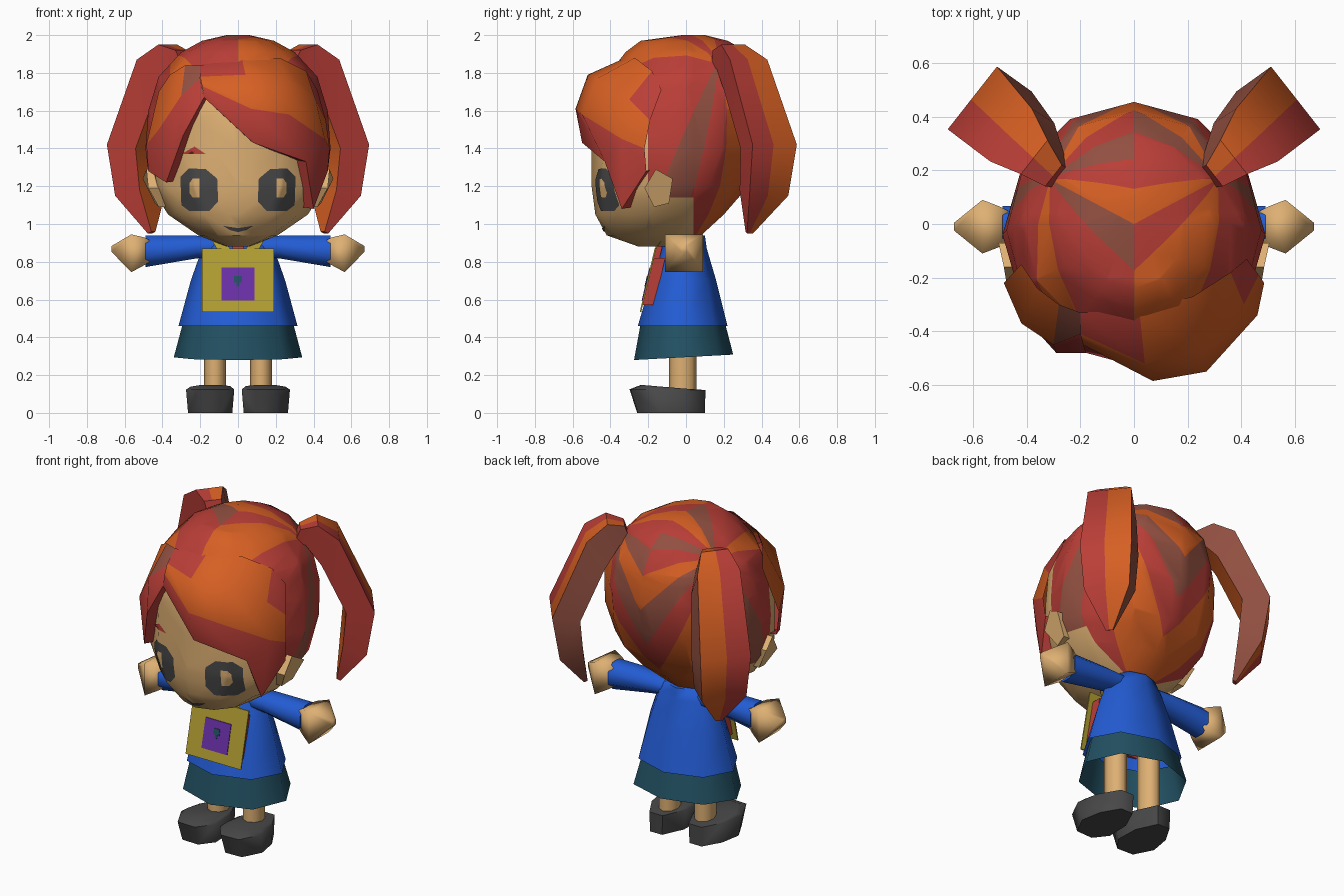
import bpy, bmesh, math
from mathutils import Vector
from mathutils.bvhtree import BVHTree

if "Cube" in bpy.data.objects:
    bpy.data.objects.remove(bpy.data.objects["Cube"])


def material(name, rgb):
    m = bpy.data.materials.new(name)
    lin = [((c / 255 + 0.055) / 1.055) ** 2.4 for c in rgb]
    m.diffuse_color = (*lin, 1)
    m.use_nodes = True
    m.node_tree.nodes["Principled BSDF"].inputs["Base Color"].default_value = m.diffuse_color
    return m


RED = material("red_hair", (186, 62, 55))
ORANGE = material("orange_hair", (214, 95, 35))
BROWN = material("brown_hair", (146, 80, 65))
SKIN = material("skin", (222, 176, 115))
BLUE = material("blue_cloth", (35, 92, 212))
TEAL = material("teal_cloth", (34, 80, 98))
YELLOW = material("yellow", (178, 158, 50))
PURPLE = material("purple", (106, 47, 168))
DARK = material("dark_grey", (72, 72, 72))
HAIR = [RED, ORANGE, BROWN, SKIN]
R, O, B, S = range(4)


def finish(name, bm, mats, angle=40):
    me = bpy.data.meshes.new(name)
    bm.to_mesh(me)
    bm.free()
    for m in mats:
        me.materials.append(m)
    ob = bpy.data.objects.new(name, me)
    bpy.context.collection.objects.link(ob)
    bpy.ops.object.select_all(action='DESELECT')
    ob.select_set(True)
    bpy.context.view_layer.objects.active = ob
    bpy.ops.object.shade_smooth_by_angle(angle=math.radians(angle))
    return ob


def loft(rows, rule=lambda r, c: 0, closed=True, caps=(True, True)):
    """Skin a list of equally long point rows."""
    bm = bmesh.new()
    vs = [[bm.verts.new(p) for p in row] for row in rows]
    n = len(rows[0])
    for r in range(len(rows) - 1):
        for c in range(n if closed else n - 1):
            d = (c + 1) % n
            f = bm.faces.new((vs[r][c], vs[r][d], vs[r + 1][d], vs[r + 1][c]))
            f.material_index = rule(r, c)
    for use, row in zip(caps, (vs[0], vs[-1])):
        if use and closed:
            bm.faces.new(row)
    bmesh.ops.recalc_face_normals(bm, faces=bm.faces)
    return bm


def ring(z, hw, yf, yb, n, x=0, tilt=0):
    """Horizontal oval from its half width and its front and back y."""
    pts = []
    for i in range(n):
        a = 2 * math.pi * i / n
        y = (yf + yb) / 2 + (yb - yf) / 2 * math.sin(a)
        pts.append((x + hw * math.cos(a), y, z + tilt * y))
    return pts


def xring(x, zc, rz, ry, n=8, yc=-0.01):
    a = [2 * math.pi * (i + 0.5) / n for i in range(n)]
    k = 1 / math.cos(math.pi / n)
    return [(x, yc + k * ry * math.cos(t), zc + k * rz * math.sin(t)) for t in a]


# Head: one skull, cut into face and radiating hair stripes
skull = loft([ring(*p, 12) for p in (
    (0.88, 0.06, -0.25, 0.00), (0.94, 0.21, -0.42, 0.08), (1.05, 0.37, -0.48, 0.20),
    (1.20, 0.465, -0.50, 0.33), (1.40, 0.49, -0.50, 0.42), (1.60, 0.475, -0.50, 0.455),
    (1.78, 0.42, -0.42, 0.42), (1.91, 0.30, -0.32, 0.33), (1.97, 0.19, -0.24, 0.22),
    (2.0, 0.06, -0.02, 0.10))])
surface = BVHTree.FromBMesh(skull)


def cut(bm, point, normal, side=0):
    faces = [f for f in bm.faces if side == 0 or f.calc_center_median().x * side > 0]
    geom = set(faces)
    for f in faces:
        geom.update(f.verts)
        geom.update(f.edges)
    bmesh.ops.bisect_plane(bm, geom=list(geom), dist=1e-5, plane_co=point, plane_no=normal)


cut(skull, (0, 0, 0), (1, 0, 0))
cut(skull, (0, 0.04, 0), (0, 1, 0))
cut(skull, (0, -0.2, 0), (0, 1, 0))
cut(skull, (0, 0, 1.14), (0, 0, 1))
cut(skull, (0, 0, 1.72), (0, 0, 1))
CENTRE = Vector((0, 0, 1.4))
# One colour per 20 degrees around each bunch: down, front, over the top, back
STRIPES = {1: (R, B, R, R, R, R, O, O, R, O, R, R, B, O, B, R, O, O),
           -1: (R, B, R, R, R, O, R, R, B, O, R, B, R, O, B, R, O, O)}
basis = {}
for s in (1, -1):
    axis = (Vector((0.32 * s, 0.17, 1.86)) - CENTRE).normalized()
    down = Vector((0, 0, -1))
    down = (down - axis * down.dot(axis)).normalized()
    front = axis.cross(down)
    if front.y > 0:
        front.negate()
    basis[s] = (down, front)
    for k in range(9):
        t = math.radians(20 * k)
        cut(skull, CENTRE, front * math.cos(t) - down * math.sin(t), s)
for f in skull.faces:
    p = f.calc_center_median()
    if (p.y < 0.04 and p.z < 1.14) or (p.y < -0.2 and p.z < 1.72):
        f.material_index = S
    else:
        s = 1 if p.x > 0 else -1
        d, fr = basis[s]
        t = math.degrees(math.atan2((p - CENTRE).dot(fr), (p - CENTRE).dot(d))) % 360
        f.material_index = STRIPES[s][int(t // 20) % 18]
finish("head", skull, HAIR)


# Swept fringe, two lobes meeting at the parting
def fringe(name, rows, colours):
    rows = rows + [[(x * 0.84, y * 0.84, z + 0.01) for x, y, z in rows[-1]]]
    bm = loft(rows, lambda r, c: colours[min(r, len(colours) - 1)][c], closed=False)
    f = max(bm.faces, key=lambda q: q.calc_area())
    if f.normal.dot(f.calc_center_median() - CENTRE) < 0:
        bmesh.ops.reverse_faces(bm, faces=bm.faces)
    finish(name, bm, HAIR)


fringe("fringe_wide", [
    [(-.2, -.33, 1.84), (.02, -.32, 1.88), (.22, -.27, 1.88), (.36, -.18, 1.81), (.42, -.13, 1.71)],
    [(-.2, -.41, 1.78), (.04, -.52, 1.79), (.25, -.47, 1.77), (.41, -.3, 1.66), (.465, -.19, 1.55)],
    [(-.19, -.45, 1.73), (.07, -.585, 1.61), (.27, -.55, 1.58), (.46, -.34, 1.45), (.485, -.22, 1.4)],
    [(-.18, -.48, 1.67), (.08, -.55, 1.43), (.36, -.43, 1.33), (.40, -.34, 1.08), (.475, -.21, 1.28)],
], [(R, O, O, R), (O, O, O, O), (R, R, R, R)])
fringe("fringe_narrow", [
    [(-.2, -.33, 1.84), (-.28, -.3, 1.84), (-.36, -.24, 1.79), (-.42, -.15, 1.70)],
    [(-.2, -.41, 1.77), (-.3, -.45, 1.68), (-.42, -.37, 1.5), (-.485, -.22, 1.42)],
    [(-.18, -.48, 1.67), (-.29, -.48, 1.47), (-.38, -.38, 1.22), (-.475, -.21, 1.28)],
], [(B, O, O), (R, R, R)])


# Face details: thin plates laid on the skull
def decal(name, outline, mat, lift):
    bm = bmesh.new()
    vs = [bm.verts.new((x, 0, z)) for x, z in outline]
    n = len(vs)
    mid = bm.verts.new(sum((v.co for v in vs), Vector()) / n)
    for i in range(n):
        bm.faces.new((mid, vs[i], vs[(i + 1) % n]))
    bmesh.ops.subdivide_edges(bm, edges=bm.edges[:], cuts=3, use_grid_fill=True)
    for v in bm.verts:
        hit = surface.ray_cast(Vector((v.co.x, -2, v.co.z)), Vector((0, 1, 0)))[0]
        v.co.y = hit.y - lift
    bm.normal_update()
    bmesh.ops.reverse_faces(bm, faces=[f for f in bm.faces if f.normal.y > 0])
    finish(name, bm, [mat])


EYE = [(.15, 1.07), (.26, 1.07), (.30, 1.10), (.305, 1.25), (.26, 1.295), (.17, 1.29), (.11, 1.24), (.105, 1.12)]
GLINT = [(.203, 1.14), (.24, 1.14), (.258, 1.165), (.258, 1.215), (.24, 1.24), (.203, 1.24)]
for s, side in ((1, "left"), (-1, "right")):
    decal(side + "_eye", [(x * s, z) for x, z in EYE], DARK, 0.005)
    decal(side + "_eye_glint", [(x * s, z) for x, z in GLINT], SKIN, 0.009)
decal("eyebrow", [(-.3, 1.37), (-.17, 1.37), (-.23, 1.41)], RED, 0.005)
decal("mouth", [(-.08, .99), (-.04, .967), (0, .957), (.04, .967), (.08, .99), (0, .978)], DARK, 0.005)

# Parts that come in pairs
TAIL = ((0, 1.92, -.03, 1.84, .05), (.1, 1.95, .03, 1.82, .08), (.22, 1.87, .12, 1.70, .125),
        (.42, 1.42, .26, 1.40, .148), (.375, 1.15, .24, 1.18, .13), (.23, .95, .21, .96, .02))
TAIL_COLOURS = (O, R, R, O, B)
SOLE = ((.09, .1), (.18, .1), (.25, -.02), (.275, -.16), (.21, -.285), (.09, -.29), (.02, -.2), (.025, -.04))
EAR = ((-.22, 1.19, .475), (-.16, 1.29, .485), (-.07, 1.24, .505), (-.09, 1.11, .44), (-.17, 1.09, .42))
for s, side in ((1, "left"), (-1, "right")):
    # Bunches: broad tubes that arch out diagonally
    rows = []
    for ro, zo, ri, zi, w in TAIL:
        sec = ((ro, zo, -w), (ro, zo, .05 * w), (ro, zo, w), (ri, zi, .6 * w), (ri, zi, -1.15 * w))
        rows.append([(s * (.30 + .72 * r + .62 * k), .18 + .69 * r - .79 * k, z) for r, z, k in sec])
    finish(side + "_bunch", loft(rows, lambda r, c: TAIL_COLOURS[c]), HAIR, 35)
    finish(side + "_ear", loft([[(.36 * s, y, z) for y, z, x in EAR],
                                [(x * s, y, z) for y, z, x in EAR]]), [SKIN], 30)
    # Arms
    finish(side + "_sleeve", loft([xring(s * x, *p) for x, *p in (
        (.08, .88, .05, .07), (.22, .878, .06, .075), (.49, .855, .083, .078))]), [BLUE], 60)
    finish(side + "_hand", loft([xring(s * x, *p, 4) for x, *p in (
        (.47, .857, .06, .06), (.50, .855, .075, .075), (.565, .845, .10, .10), (.67, .868, .015, .015))]), [SKIN], 80)
    # Legs and shoes
    finish(side + "_leg", loft([ring(z, .058, -.09, .055, 8, .122 * s) for z in (.1, .55)]), [SKIN], 60)
    low = [(s * (.145 + (x - .145) * .92), y * .92 + .008, 0) for x, y in SOLE]
    high = [(s * x, y * 1.03, .122 - .01 * y) for x, y in SOLE]
    top = [(s * (.14 + (x - .14) * .82), y * .82, .128 - .07 * y) for x, y in SOLE]
    finish(side + "_shoe", loft([low, high, top]), [DARK], 65)
    # Collar strap
    finish(side + "_strap", loft([[(.04 * s, -.165, .865), (.11 * s, -.16, .865)],
                                  [(.09 * s, -.14, .94), (.15 * s, -.115, .935)]], closed=False), [YELLOW])

# Body and clothes, hollow underneath
finish("neck", loft([ring(z, .075, -.09, .05, 8) for z in (.85, .97)]), [SKIN], 60)
finish("shirt", loft([ring(*p, 8) for p in (
    (.46, .315, -.255, .22), (.70, .25, -.185, .16), (.87, .19, -.13, .11), (.94, .13, -.10, .10))],
    caps=(False, True)), [BLUE], 65)
finish("skirt", loft([ring(.295, .34, -.275, .25, 8, 0, .055), ring(.50, .285, -.235, .20, 8)],
                     caps=(False, False)), [TEAL], 65)


# Chest panel: stacked slabs leaning with the shirt front
def slab(name, hw, z0, z1, near, far, mat):
    def row(z, off):
        y = -.158 - (.87 - z) * .235 - off
        return [(-hw, y, z), (hw, y, z)]
    (a, b), (c, d) = row(z0, near), row(z1, near)
    (e, f), (g, h) = row(z0, far), row(z1, far)
    finish(name, loft([[a, b, d, c], [e, f, h, g]]), [mat], 20)


slab("panel_backing", .16, .57, .82, -.06, 0, RED)
slab("neck_bow", .03, .82, .89, -.03, 0, RED)
slab("panel", .19, .535, .87, 0, .008, YELLOW)
slab("panel_square", .088, .595, .77, .008, .012, PURPLE)
slab("panel_dot", .02, .69, .725, .012, .015, TEAL)
slab("panel_dot_stem", .007, .67, .69, .012, .015, TEAL)
